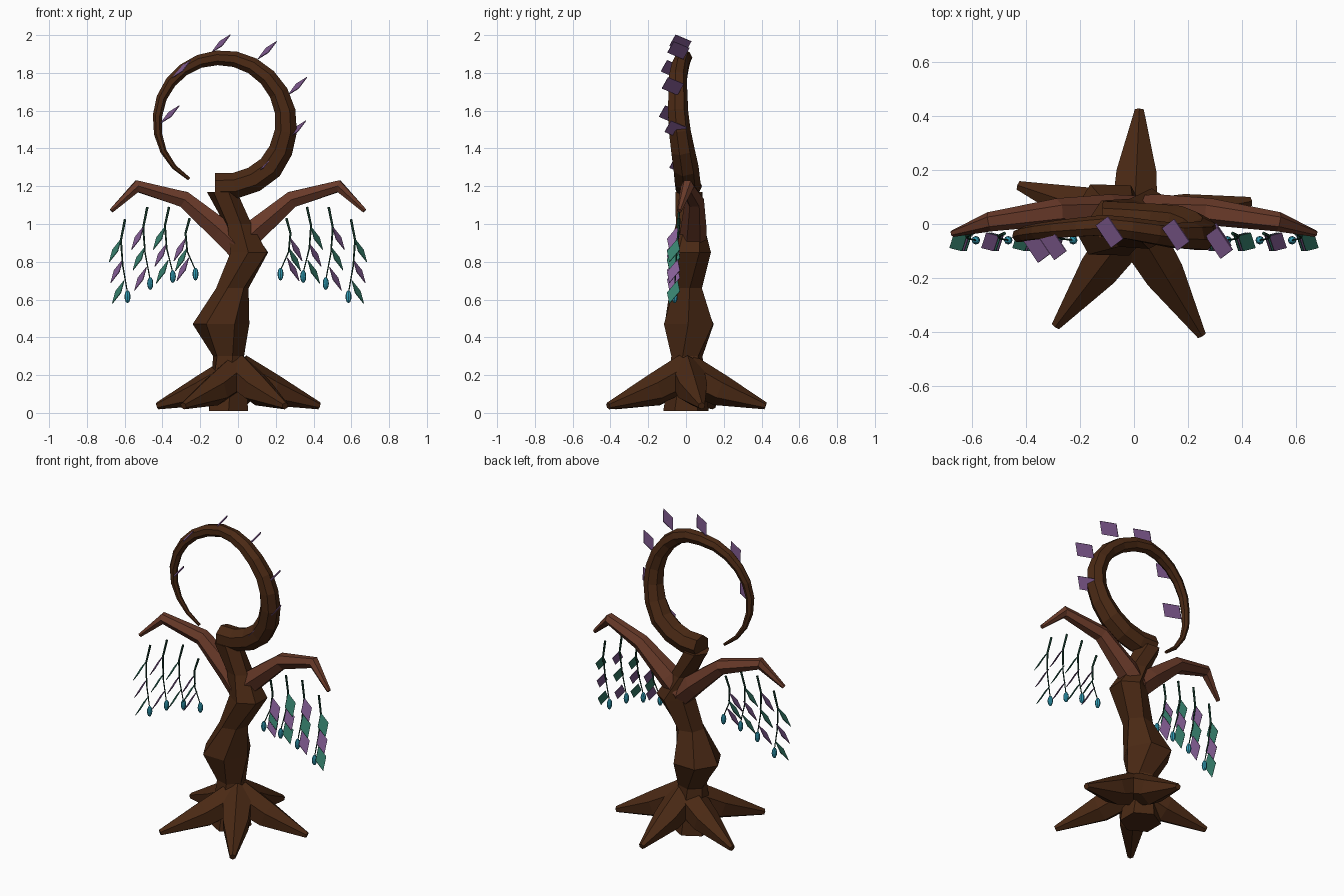
import bpy, math
from mathutils import Vector

if "Cube" in bpy.data.objects:
    bpy.data.objects.remove(bpy.data.objects["Cube"])


def material(name, rgb):
    m = bpy.data.materials.new(name)
    m.diffuse_color = (*rgb, 1)
    m.use_nodes = True
    m.node_tree.nodes["Principled BSDF"].inputs["Base Color"].default_value = m.diffuse_color
    return m


BARK = material("dark bark", (0.068, 0.022, 0.007))
BRANCH = material("reddish bark", (0.14, 0.042, 0.022))
PURPLE = material("purple leaf", (0.24, 0.115, 0.31))
GREEN = material("green leaf", (0.038, 0.22, 0.155))
VINE = material("dark green vine", (0.010, 0.050, 0.030))
TEAL = material("teal drop", (0.032, 0.35, 0.48))


def make(name, verts, faces, mat):
    me = bpy.data.meshes.new(name)
    me.from_pydata([tuple(v) for v in verts], [], faces)
    me.materials.append(mat)
    ob = bpy.data.objects.new(name, me)
    bpy.context.collection.objects.link(ob)
    return ob


def tube(name, path, mat, sides=6, ref=(0, 1, 0), twist=0.0, level=False):
    """Flat-faced tube; path points are (x, y, z, radius)."""
    pts = [Vector(p[:3]) for p in path]
    verts, faces = [], []
    for i, p in enumerate(pts):
        a, b = pts[max(i - 1, 0)], pts[min(i + 1, len(pts) - 1)]
        t = Vector((0, 0, 1)) if level else (b - a).normalized()
        u = Vector(ref)
        u = (u - t * u.dot(t)).normalized()
        v = t.cross(u)
        for k in range(sides):
            ang = math.tau * k / sides + twist * i
            verts.append(p + (u * math.cos(ang) + v * math.sin(ang)) * path[i][3])
    for i in range(len(pts) - 1):
        for k in range(sides):
            j = (k + 1) % sides
            faces.append((i * sides + k, i * sides + j,
                          (i + 1) * sides + j, (i + 1) * sides + k))
    faces.append(tuple(reversed(range(sides))))
    faces.append(tuple(range((len(pts) - 1) * sides, len(pts) * sides)))
    return make(name, verts, faces, mat)


def leaf(name, centre, length, width, mat):
    """Thin diamond plate from half-length and half-width vectors."""
    c, l, w = Vector(centre), Vector(length), Vector(width)
    ob = make(name, [c - l, c + w, c + l, c - w], [(0, 1, 2, 3)], mat)
    s = ob.modifiers.new("thickness", 'SOLIDIFY')
    s.thickness, s.offset = 0.004, 0
    return ob


def lerp_table(table, x):
    for a, b in zip(table, table[1:]):
        if x <= b[0]:
            f = (x - a[0]) / (b[0] - a[0])
            return [p + (q - p) * f for p, q in zip(a[1:], b[1:])]
    return table[-1][1:]


# Crooked trunk
tube("trunk", [(-0.05, 0, 0.01, 0.12), (-0.05, 0.005, 0.30, 0.085),
               (-0.09, 0.015, 0.47, 0.15), (-0.03, 0, 0.66, 0.088),
               (0.06, 0.02, 0.85, 0.112), (0.0, 0.02, 1.0, 0.075),
               (-0.085, 0.015, 1.17, 0.08)],
     BARK, 6, twist=0.25, level=True)

# Five spreading roots
for i, (x, y) in enumerate([(0.02, 0.43), (0.255, -0.42), (-0.295, -0.385),
                            (-0.435, 0.145), (0.44, 0.085)]):
    tube(f"root_{i + 1}", [(0, 0, 0.215, 0.10),
                           (x * 0.42, y * 0.42, 0.12, 0.085),
                           (x * 0.98, y * 0.98, 0.037, 0.019)],
         BARK, 6, ref=(0, 0, 1))

# Curled crown, tapering round an open ring: angle, ring radius, y, thickness
CURL = [(-93, 0.35, 0.015, 0.07), (-45, 0.37, 0.0, 0.07), (0, 0.355, -0.045, 0.058),
        (45, 0.34, -0.045, 0.048), (90, 0.33, -0.005, 0.040),
        (135, 0.325, -0.025, 0.032), (180, 0.327, -0.045, 0.025),
        (243, 0.35, -0.02, 0.009)]
curl = []
for i in range(21):
    a = -93 + 336 * i / 20
    ring, y, r = lerp_table(CURL, a)
    a = math.radians(a)
    curl.append((-0.1 + ring * math.cos(a), y, 1.55 + ring * math.sin(a), r))
tube("curled_crown", curl, BARK, 7)

# Purple leaves along the crown
for i, c in enumerate([(-0.09, -0.03, 1.955), (0.155, -0.04, 1.92), (0.315, -0.07, 1.73),
                       (0.31, -0.055, 1.50), (0.13, -0.03, 1.31), (-0.30, -0.075, 1.82),
                       (-0.36, -0.085, 1.58)]):
    leaf(f"crown_leaf_{i + 1}", c, (0.05, -0.025, 0.047), (-0.006, 0.058, 0.012), PURPLE)

# Mirrored branches, each with four hanging vines: top x, top z, drop x, drop z
VINES = [(0.256, 1.03, 0.225, 0.735), (0.365, 1.09, 0.345, 0.722),
         (0.48, 1.09, 0.465, 0.685), (0.598, 1.025, 0.585, 0.615)]
for s, side in ((1, "right"), (-1, "left")):
    tube(f"{side}_branch", [(s * 0.0, 0.03, 0.88, 0.075), (s * 0.09, 0.04, 0.965, 0.07),
                            (s * 0.285, 0.045, 1.13, 0.05), (s * 0.535, 0.008, 1.20, 0.036),
                            (s * 0.67, -0.035, 1.07, 0.013)], BRANCH, 6)
    for n, (tx, tz, dx, dz) in enumerate(VINES):
        drop = tz - dz
        tube(f"{side}_vine_{n + 1}",
             [(s * tx, -0.035, tz, 0.007),
              (s * (tx + 0.022), -0.045, tz - drop * 0.27, 0.006),
              (s * (tx + 0.012), -0.055, tz - drop * 0.6, 0.004),
              (s * dx, -0.06, dz + 0.02, 0.003)], VINE, 5)
        # Three alternating leaves per vine
        for k in range(3):
            z = tz - 0.165 - k * (drop - 0.19) / 2
            leaf(f"{side}_leaf_{n + 1}_{k + 1}",
                 (s * (tx + 0.052 - 0.008 * k), -0.066, z),
                 (s * 0.032, -0.022, -0.062), (s * 0.014, 0.034, 0.004),
                 GREEN if (n + k) % 2 else PURPLE)
        # Teal drop at the end
        bpy.ops.mesh.primitive_uv_sphere_add(segments=8, ring_count=6, radius=1,
                                             location=(s * dx, -0.06, dz))
        ob = bpy.context.object
        ob.name = f"{side}_drop_{n + 1}"
        ob.scale = (0.016, 0.016, 0.034)
        ob.data.materials.append(TEAL)
